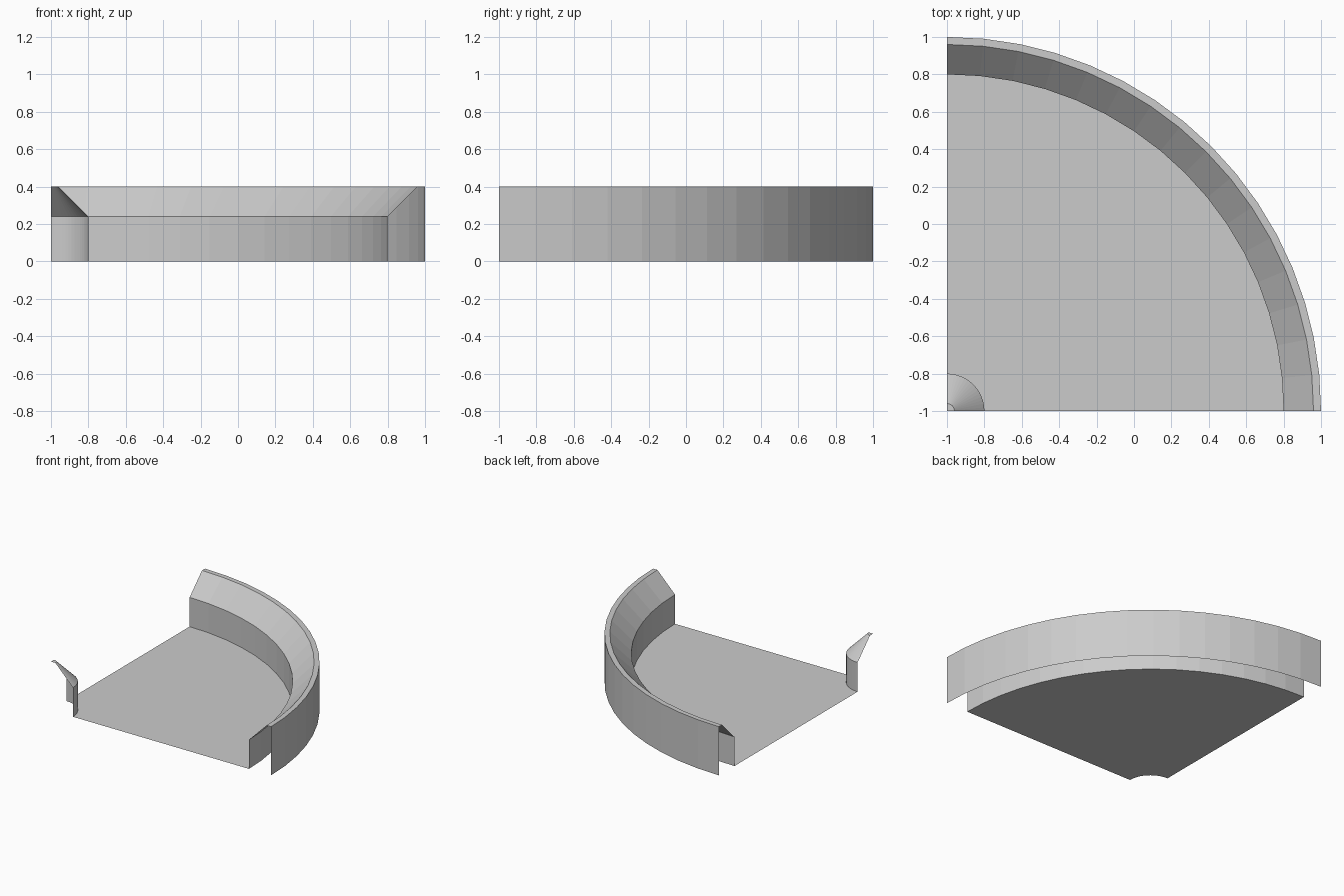
import bpy
import bmesh
import math
from mathutils import Vector

cube = bpy.data.objects.get("Cube")
if cube:
    bpy.data.objects.remove(cube, do_unlink=True)

CENTRE = Vector((-1, -1, 0))
SEGMENTS = 16

grey = bpy.data.materials.new("plain_grey")
grey.use_nodes = True
colour = (0.6, 0.6, 0.6, 1)
grey.diffuse_color = colour
grey.node_tree.nodes["Principled BSDF"].inputs["Base Color"].default_value = colour


def quarter_sweep(name, profile):
    """Turn an open (radius, height) profile a quarter circle about the corner."""
    bm = bmesh.new()
    verts = [bm.verts.new(CENTRE + Vector((r, 0, z))) for r, z in profile]
    edges = [bm.edges.new(pair) for pair in zip(verts, verts[1:])]
    bmesh.ops.spin(bm, geom=verts + edges, cent=CENTRE, axis=(0, 0, 1),
                   angle=math.pi / 2, steps=SEGMENTS)
    bmesh.ops.remove_doubles(bm, verts=bm.verts[:], dist=0.0001)
    # Keep the upper side of the sheet as its front
    bmesh.ops.recalc_face_normals(bm, faces=bm.faces[:])
    if sum(f.normal.z * f.calc_area() for f in bm.faces) < 0:
        bmesh.ops.reverse_faces(bm, faces=bm.faces[:])
    mesh = bpy.data.meshes.new(name)
    bm.to_mesh(mesh)
    bm.free()
    mesh.materials.append(grey)
    obj = bpy.data.objects.new(name, mesh)
    bpy.context.collection.objects.link(obj)
    return obj


# Flat floor between the two kerbs
quarter_sweep("floor", [(0.2, 0), (1.8, 0)])

# Outer kerb: upright inside, sloping shoulder, narrow rim, upright outside
quarter_sweep("outer_kerb", [(1.8, 0), (1.8, 0.24), (1.96, 0.4), (2, 0.4), (2, 0)])

# Inner corner kerb: narrow tip, sloping shoulder, upright
quarter_sweep("inner_kerb", [(0, 0.4), (0.04, 0.4), (0.2, 0.24), (0.2, 0)])
